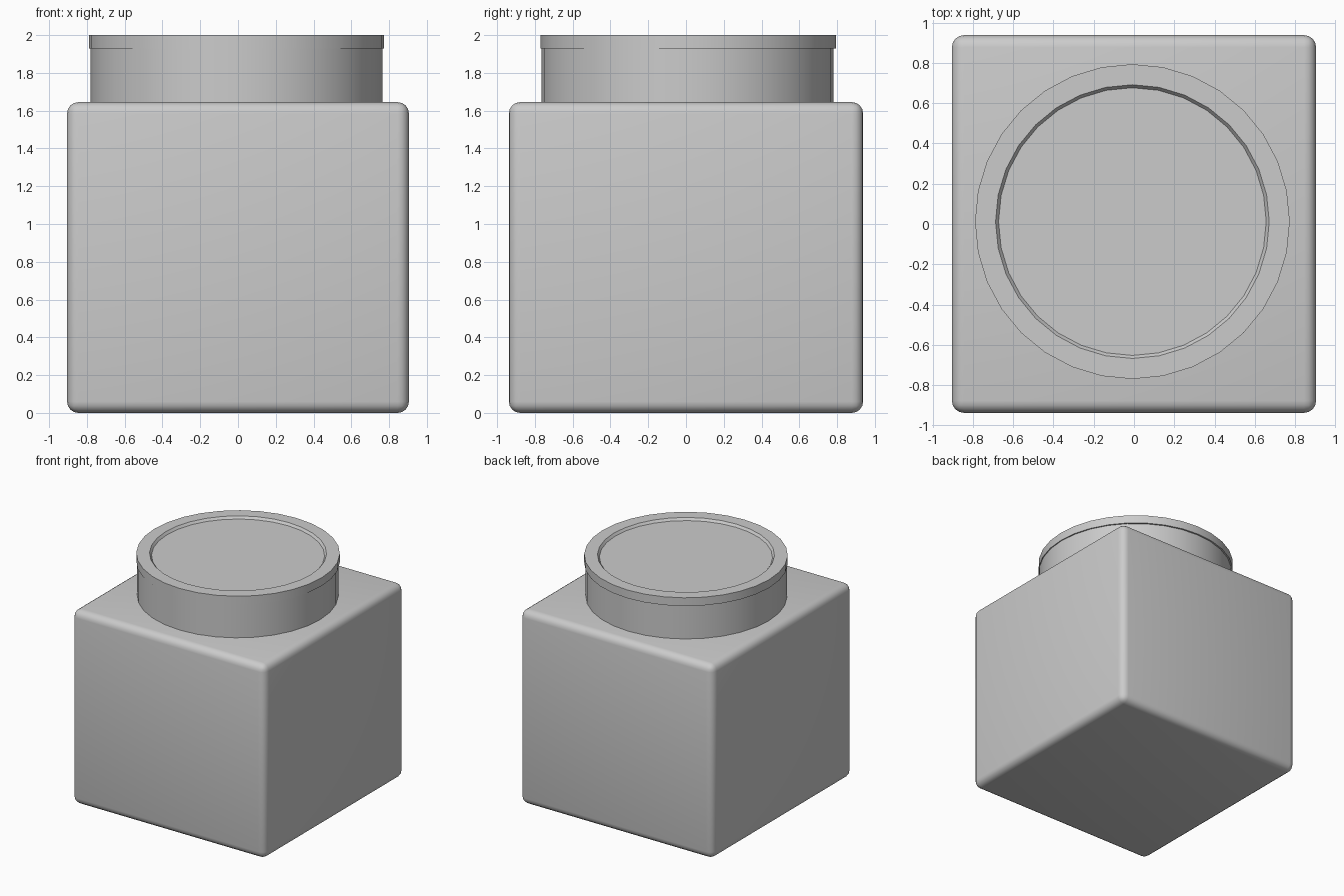
import bpy, bmesh, math

cube = bpy.data.objects.get("Cube")
if cube:
    bpy.data.objects.remove(cube, do_unlink=True)

# Single grey used throughout
grey = bpy.data.materials.new("plain_grey")
grey.use_nodes = True
colour = (0.6, 0.6, 0.6, 1)
grey.diffuse_color = colour
grey.node_tree.nodes["Principled BSDF"].inputs["Base Color"].default_value = colour


def finish(name, bm, location, sharp_angle):
    bmesh.ops.recalc_face_normals(bm, faces=bm.faces)
    mesh = bpy.data.meshes.new(name)
    bm.to_mesh(mesh)
    bm.free()
    mesh.materials.append(grey)
    obj = bpy.data.objects.new(name, mesh)
    obj.location = location
    bpy.context.collection.objects.link(obj)
    bpy.ops.object.select_all(action='DESELECT')
    obj.select_set(True)
    bpy.context.view_layer.objects.active = obj
    bpy.ops.object.shade_smooth_by_angle(angle=math.radians(sharp_angle))
    return obj


def turned(name, profile, location, sides=32):
    """Stack of rings (radius, height), capped at both ends."""
    bm = bmesh.new()
    rings = []
    for r, z in profile:
        rings.append([bm.verts.new((r * math.cos(math.tau * i / sides),
                                    r * math.sin(math.tau * i / sides), z))
                      for i in range(sides)])
    for a, b in zip(rings, rings[1:]):
        for i in range(sides):
            j = (i + 1) % sides
            bm.faces.new((a[i], a[j], b[j], b[i]))
    bm.faces.new(rings[0][::-1])
    bm.faces.new(rings[-1])
    return finish(name, bm, location, 30)


# Rounded square jar body
bm = bmesh.new()
bmesh.ops.create_cube(bm, size=1)
bmesh.ops.scale(bm, vec=(1.81, 1.876, 1.645), verts=bm.verts)
bmesh.ops.bevel(bm, geom=bm.edges[:], offset=0.06, segments=4,
                profile=0.5, affect='EDGES')
finish("jar_body", bm, (0, 0, 0.8225), 60)

# Round neck
turned("neck", [(0.773, 1.60), (0.773, 1.95)], (-0.008, 0.007, 0))

# Lid with a shallow recessed disc on top
turned("lid", [(0.782, 1.93), (0.782, 2.0), (0.68, 2.0), (0.665, 1.98)],
       (-0.008, 0.012, 0))
